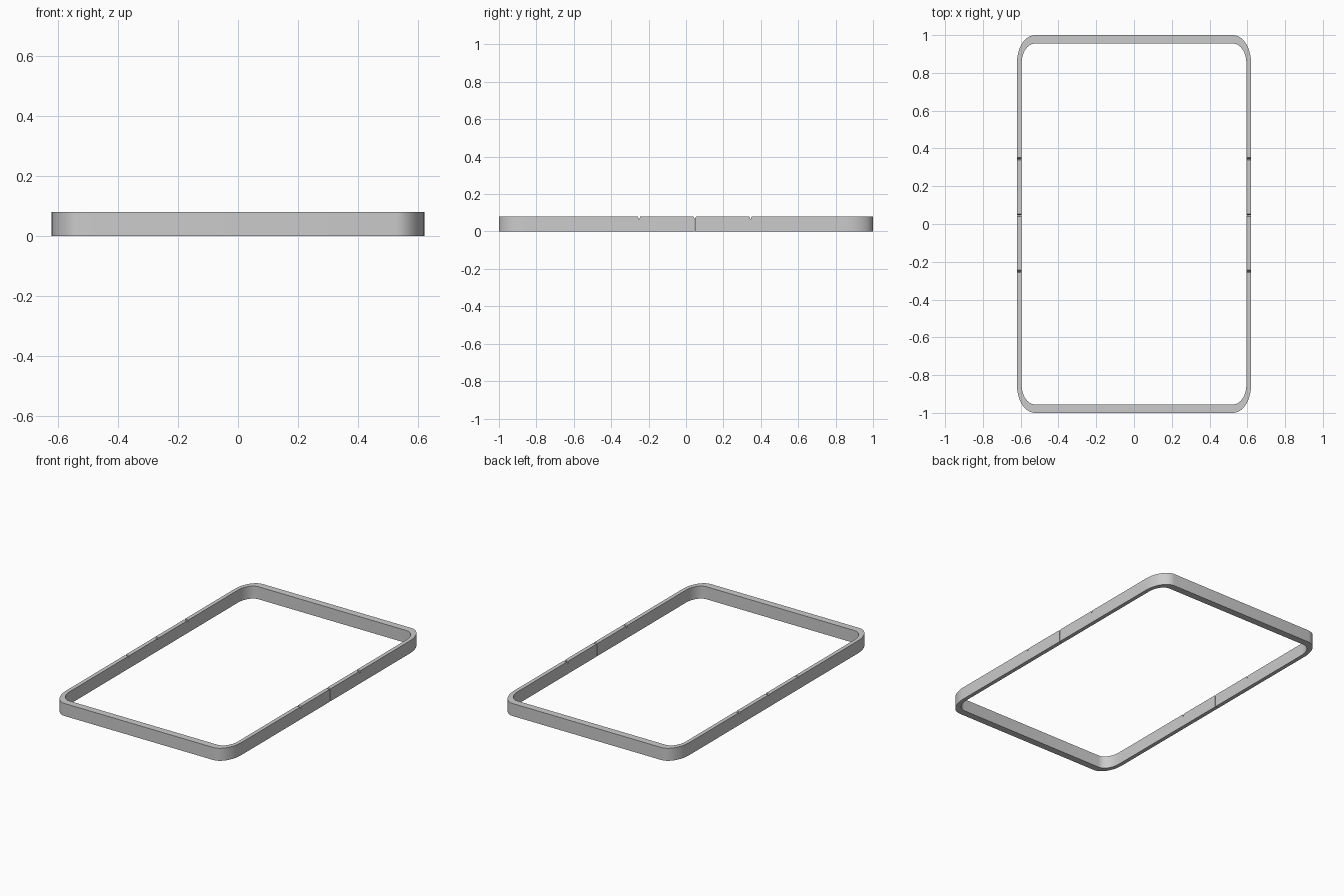
import bpy, bmesh, math

if "Cube" in bpy.data.objects:
    bpy.data.objects.remove(bpy.data.objects["Cube"])

H = 0.08                 # frame height
CX, CY = 0.525, 0.85     # corner centres
HINGE = 0.047            # y of the split between the two halves


def loop(rx, ry, z, bm, n=10):
    """Rounded rectangle with elliptical corners."""
    verts = []
    for q, (sx, sy) in enumerate(((1, 1), (-1, 1), (-1, -1), (1, -1))):
        for i in range(n + 1):
            a = math.pi / 2 * (q + i / n)
            verts.append(bm.verts.new((sx * CX + rx * math.cos(a),
                                       sy * CY + ry * math.sin(a), z)))
    return verts


def finish(bm, name):
    bmesh.ops.recalc_face_normals(bm, faces=bm.faces)
    me = bpy.data.meshes.new(name)
    bm.to_mesh(me)
    bm.free()
    ob = bpy.data.objects.new(name, me)
    bpy.context.collection.objects.link(ob)
    return ob


def groove(name, y, points):
    """Prism running across both side rails, from a (dy, z) profile."""
    bm = bmesh.new()
    f = bm.faces.new([bm.verts.new((-1, y + dy, z)) for dy, z in points])
    ext = bmesh.ops.extrude_face_region(bm, geom=[f])["geom"]
    bmesh.ops.translate(bm, vec=(2, 0, 0),
                        verts=[v for v in ext if isinstance(v, bmesh.types.BMVert)])
    ob = finish(bm, name)
    ob.hide_render = True
    return ob


# Frame ring: thin side rails, thicker end bars
bm = bmesh.new()
rings = [loop(0.095, 0.15, 0, bm), loop(0.095, 0.15, H, bm),
         loop(0.07, 0.105, H, bm), loop(0.07, 0.105, 0, bm)]
for a, b in zip(rings, rings[1:] + rings[:1]):
    for i in range(len(a)):
        j = (i + 1) % len(a)
        bm.faces.new((a[i], a[j], b[j], b[i]))
frame = finish(bm, "frame")

# Small V notches either side, and a full-height slit with a flared top
vee = [(-0.008, H + 0.004), (0, H - 0.016), (0.008, H + 0.004)]
slit = [(-0.008, H + 0.004), (-0.0015, H - 0.01), (-0.0015, -0.02),
        (0.0015, -0.02), (0.0015, H - 0.01), (0.008, H + 0.004)]
cutters = [groove("notch_cutter_back", HINGE + 0.298, vee),
           groove("notch_cutter_front", HINGE - 0.298, vee),
           groove("slit_cutter", HINGE, slit)]

bpy.context.view_layer.objects.active = frame
frame.select_set(True)
for c in cutters:
    mod = frame.modifiers.new(c.name, 'BOOLEAN')
    mod.operation = 'DIFFERENCE'
    mod.solver = 'EXACT'
    mod.object = c
    bpy.ops.object.modifier_apply(modifier=mod.name)
for c in cutters:
    bpy.data.objects.remove(c)

bpy.ops.object.shade_smooth_by_angle(angle=math.radians(30))
